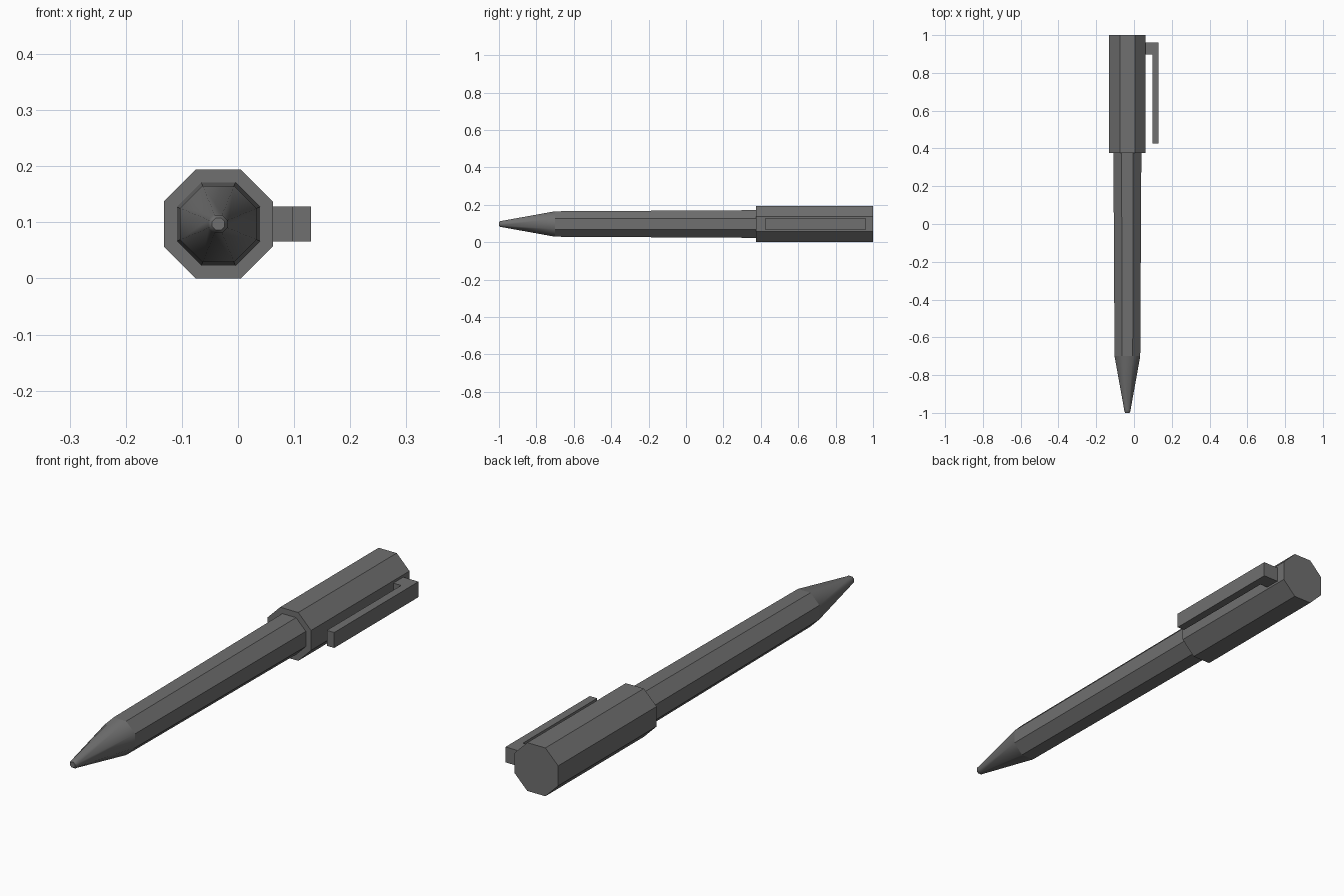
import bpy, bmesh, math

if "Cube" in bpy.data.objects:
    bpy.data.objects.remove(bpy.data.objects["Cube"])

CX, CZ = -0.035, 0.097          # pen axis
plastic = bpy.data.materials.new("dark_grey")
plastic.diffuse_color = (0.16, 0.16, 0.16, 1)
plastic.use_nodes = True
plastic.node_tree.nodes["Principled BSDF"].inputs["Base Color"].default_value = plastic.diffuse_color


def finish(name, bm, smooth=False):
    bmesh.ops.recalc_face_normals(bm, faces=bm.faces)
    for f in bm.faces:
        f.smooth = smooth and len(f.verts) == 4
    me = bpy.data.meshes.new(name)
    bm.to_mesh(me)
    bm.free()
    me.materials.append(plastic)
    ob = bpy.data.objects.new(name, me)
    bpy.context.collection.objects.link(ob)
    return ob


def octagon_part(name, profile, smooth=False):
    """Eight-sided solid along y from (y, distance to flat) pairs."""
    bm = bmesh.new()
    rings = []
    for y, apothem in profile:
        r = apothem / math.cos(math.pi / 8)
        angles = [math.pi / 8 + i * math.pi / 4 for i in range(8)]
        rings.append([bm.verts.new((CX + r * math.cos(a), y, CZ + r * math.sin(a)))
                      for a in angles])
    for a, b in zip(rings, rings[1:]):
        for i in range(8):
            j = (i + 1) % 8
            bm.faces.new((a[i], a[j], b[j], b[i]))
    bm.faces.new(rings[0])
    bm.faces.new(rings[-1])
    return finish(name, bm, smooth)


# Cap, tapering barrel and smooth writing tip
octagon_part("cap", [(0.375, 0.097), (1.0, 0.097)])
octagon_part("barrel", [(-0.7, 0.068), (0.385, 0.074)])
octagon_part("tip", [(-1.0, 0.011), (-0.992, 0.016), (-0.98, 0.0175), (-0.7, 0.068)], True)

# Clip: L-shaped profile extruded in z
bm = bmesh.new()
outline = [(0.055, 0.96), (0.13, 0.96), (0.13, 0.425), (0.097, 0.425),
           (0.097, 0.897), (0.055, 0.897)]
face = bm.faces.new([bm.verts.new((x, y, 0.066)) for x, y in outline])
ext = bmesh.ops.extrude_face_region(bm, geom=[face])
bmesh.ops.translate(bm, vec=(0, 0, 0.062),
                    verts=[v for v in ext["geom"] if isinstance(v, bmesh.types.BMVert)])
finish("pocket_clip", bm)
